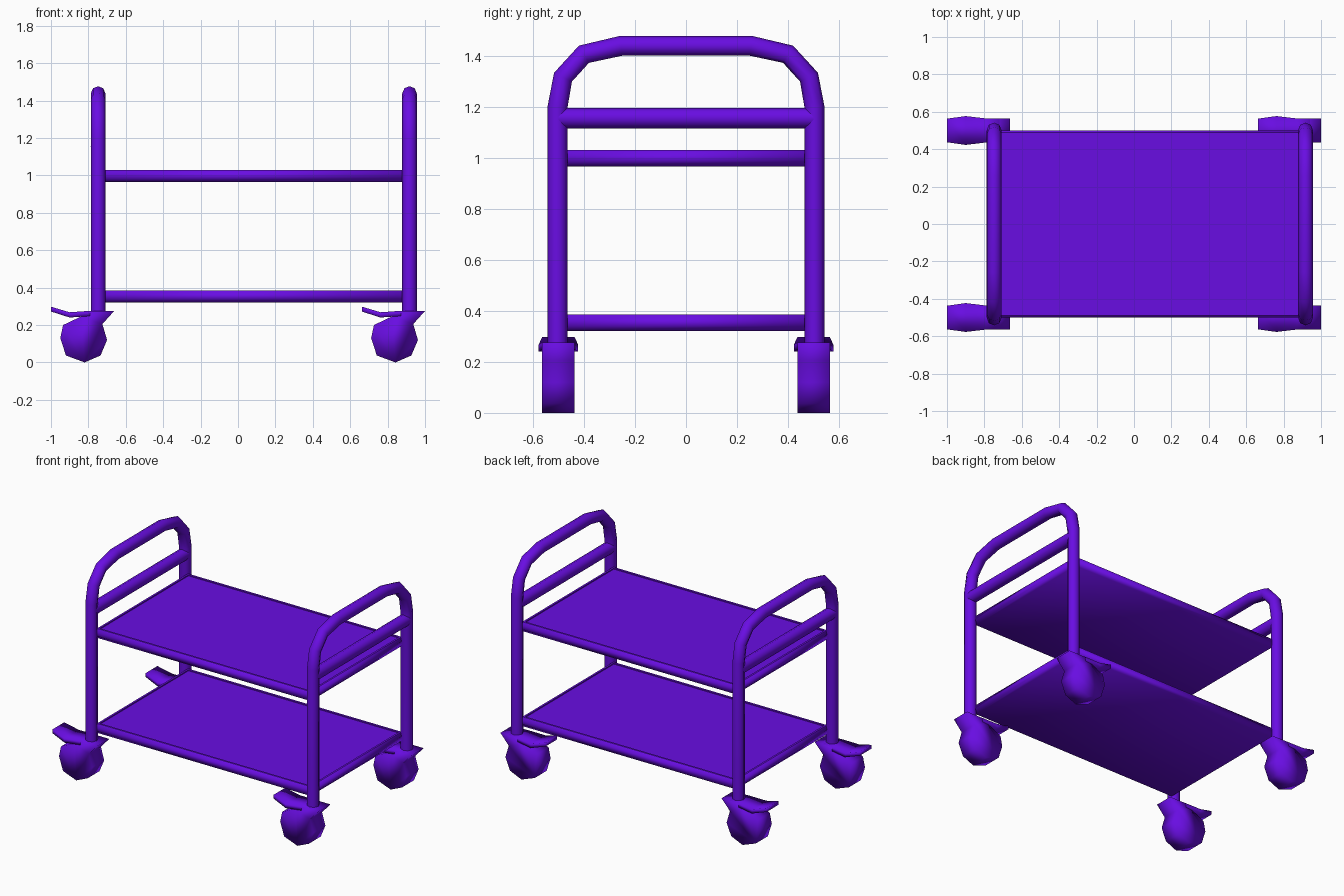
import bpy, bmesh

cube = bpy.data.objects.get("Cube")
if cube:
    bpy.data.objects.remove(cube, do_unlink=True)

PURPLE = (0.14, 0.004, 0.76, 1)
paint = bpy.data.materials.new("purple paint")
paint.use_nodes = True
paint.diffuse_color = PURPLE
paint.node_tree.nodes["Principled BSDF"].inputs["Base Color"].default_value = PURPLE


def loft(name, rings, sharp=lambda e: False):
    """Skin a row of matching rings and cap both ends."""
    bm = bmesh.new()
    rows = [[bm.verts.new(p) for p in ring] for ring in rings]
    n = len(rows[0])
    for a, b in zip(rows, rows[1:]):
        for i in range(n):
            j = (i + 1) % n
            bm.faces.new((a[i], a[j], b[j], b[i]))
    bm.faces.new(rows[0][::-1])
    bm.faces.new(rows[-1])
    bmesh.ops.recalc_face_normals(bm, faces=bm.faces)
    for f in bm.faces:
        f.smooth = True
    for e in bm.edges:
        e.smooth = not sharp(e)
    mesh = bpy.data.meshes.new(name)
    bm.to_mesh(mesh)
    bm.free()
    mesh.materials.append(paint)
    obj = bpy.data.objects.new(name, mesh)
    bpy.context.collection.objects.link(obj)
    return obj


def tube(name, points, radius):
    """Eight-sided round tube along a path."""
    curve = bpy.data.curves.new(name, "CURVE")
    curve.dimensions = "3D"
    curve.bevel_depth = radius
    curve.bevel_resolution = 2
    curve.use_fill_caps = True
    spline = curve.splines.new("POLY")
    spline.points.add(len(points) - 1)
    for p, co in zip(spline.points, points):
        p.co = (*co, 1)
    curve.materials.append(paint)
    obj = bpy.data.objects.new(name, curve)
    bpy.context.collection.objects.link(obj)
    bpy.ops.object.select_all(action="DESELECT")
    obj.select_set(True)
    bpy.context.view_layer.objects.active = obj
    bpy.ops.object.convert(target="MESH")


# End frames: bent hoop and cross bar
half_hoop = [(0.503, 0.26), (0.503, 1.2), (0.482, 1.315), (0.4, 1.405), (0.255, 1.438)]
hoop = half_hoop + [(-y, z) for y, z in reversed(half_hoop)]
for side, x in (("right", -0.748), ("left", 0.917)):
    tube(side + "_frame", [(x, y, z) for y, z in hoop], 0.039)
    tube(side + "_cross_bar", [(x, y, 1.155) for y in (-0.5, 0.5)], 0.04)


# Shelves: rounded slabs with a shallow recessed top
def rectangle(inset, z):
    x0, x1, y = -0.73 + inset, 0.9 - inset, 0.5 - inset
    return [(x0, -y, z), (x1, -y, z), (x1, y, z), (x0, y, z)]


for name, z in (("lower_shelf", 0.32), ("upper_shelf", 0.965)):
    steps = [(0.015, 0), (0, 0.02), (0, 0.045), (0.012, 0.065), (0.025, 0.065), (0.025, 0.058)]
    loft(name, [rectangle(i, z + h) for i, h in steps],
         lambda e: all(v.co.z > z + 0.05 for v in e.verts))

# Casters: wheel with fork, plus a flared brake pedal
wheel = [(-0.82, 0), (-0.735, 0.037), (-0.7, 0.12), (-0.725, 0.205), (-0.662, 0.275),
         (-0.79, 0.275), (-0.84, 0.245), (-0.935, 0.2), (-0.95, 0.13), (-0.92, 0.037)]
pedal = [(-1, 0.272, 0.298, 0.063), (-0.9, 0.24, 0.268, 0.077),
         (-0.79, 0.248, 0.276, 0.064), (-0.72, 0.25, 0.275, 0.063)]
for x_name, dx in (("right", 0), ("left", 1.662)):
    for y_name, yc in (("front", -0.5), ("back", 0.5)):
        label = y_name + "_" + x_name
        loft(label + "_caster",
             [[(x + dx, yc + w, z) for x, z in wheel] for w in (-0.064, 0.064)])
        loft(label + "_brake_pedal",
             [[(x + dx, yc - w, lo), (x + dx, yc + w, lo),
               (x + dx, yc + w, hi), (x + dx, yc - w, hi)] for x, lo, hi, w in pedal])
